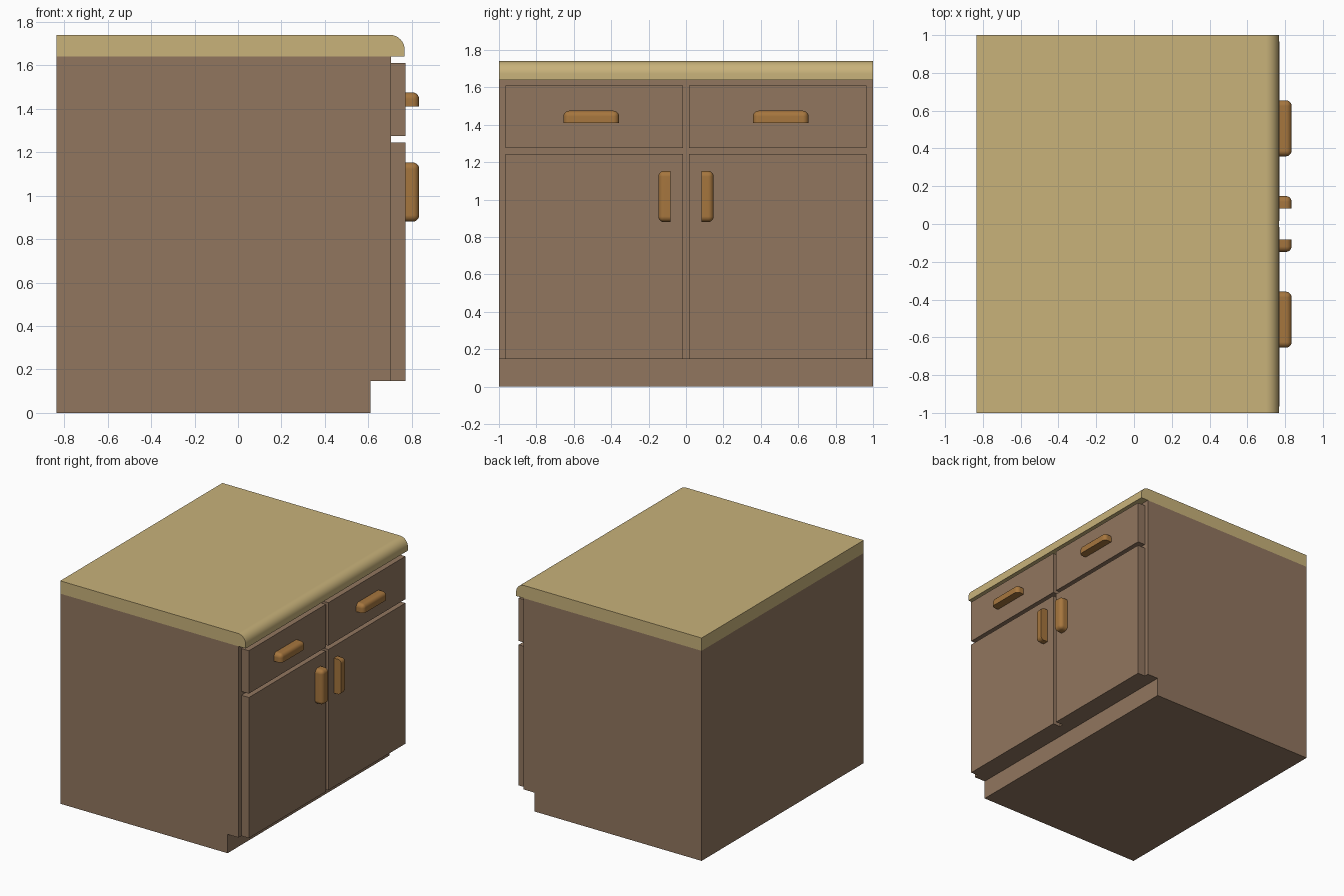
import bpy, bmesh, math

if "Cube" in bpy.data.objects:
    bpy.data.objects.remove(bpy.data.objects["Cube"])


def material(name, rgb):
    m = bpy.data.materials.new(name)
    m.diffuse_color = (*rgb, 1.0)
    m.use_nodes = True
    m.node_tree.nodes["Principled BSDF"].inputs["Base Color"].default_value = m.diffuse_color
    return m


WOOD = material("brown_wood", (0.283, 0.181, 0.114))
TOP = material("tan_worktop", (0.578, 0.445, 0.195))
PULL = material("orange_wood", (0.381, 0.181, 0.048))


def finish(bm, name, mat, smooth=False):
    bmesh.ops.recalc_face_normals(bm, faces=bm.faces)
    me = bpy.data.meshes.new(name)
    bm.to_mesh(me)
    bm.free()
    me.materials.append(mat)
    ob = bpy.data.objects.new(name, me)
    bpy.context.collection.objects.link(ob)
    if smooth:
        me.shade_smooth()
        me.set_sharp_from_angle(angle=math.radians(35))
        mod = ob.modifiers.new("weighted", 'WEIGHTED_NORMAL')
        mod.keep_sharp = True
    return ob


def extrude_profile(name, pts, mat, smooth=False):
    """Sweep an (x, z) outline across the full width in y."""
    bm = bmesh.new()
    face = bm.faces.new([bm.verts.new((x, -1, z)) for x, z in pts])
    new = bmesh.ops.extrude_face_region(bm, geom=[face])["geom"]
    bmesh.ops.translate(bm, vec=(0, 2, 0),
                        verts=[v for v in new if isinstance(v, bmesh.types.BMVert)])
    return finish(bm, name, mat, smooth)


def box_mesh(lo, hi):
    bm = bmesh.new()
    bmesh.ops.create_cube(bm, size=1)
    for v in bm.verts:
        v.co = [h if c > 0 else l for c, l, h in zip(v.co, lo, hi)]
    return bm


def handle(name, lo, hi, flat):
    """Pull with rounded edges, except on its back and its flat side."""
    bm = box_mesh(lo, hi)
    bm.normal_update()

    def plain(f):
        return f.normal.x < -0.9 or f.normal.dot(flat) > 0.9
    edges = [e for e in bm.edges if not any(plain(f) for f in e.link_faces)]
    bmesh.ops.bevel(bm, geom=edges, offset=0.03, segments=5,
                    profile=0.5, affect='EDGES')
    finish(bm, name, PULL, True)


# Cabinet carcass with toe recess
extrude_profile("cabinet_body", [(-0.835, 0), (0.61, 0), (0.61, 0.147), (0.705, 0.147),
                                 (0.705, 1.64), (-0.835, 1.64)], WOOD)

# Worktop with rounded front edge
r = 0.068
arc = [(0.767 - r + r * math.cos(math.radians(a)), 1.74 - r + r * math.sin(math.radians(a)))
       for a in range(0, 91, 9)]
extrude_profile("worktop", [(-0.835, 1.64), (0.767, 1.64)] + arc + [(-0.835, 1.74)], TOP, True)

# Doors, drawer fronts and pulls on both sides
for s, side in ((-1, "left"), (1, "right")):
    y0, y1 = sorted((s * 0.016, s * 0.965))
    for name, z0, z1 in (("door", 0.147, 1.245), ("drawer_front", 1.275, 1.61)):
        finish(box_mesh((0.705, y0, z0), (0.77, y1, z1)), f"{side}_{name}", WOOD)
    y0, y1 = sorted((s * 0.358, s * 0.655))
    handle(f"{side}_drawer_pull", (0.77, y0, 1.41), (0.834, y1, 1.475), (0, 0, -1))
    y0, y1 = sorted((s * 0.082, s * 0.148))
    handle(f"{side}_door_pull", (0.77, y0, 0.88), (0.834, y1, 1.153), (0, -s, 0))
